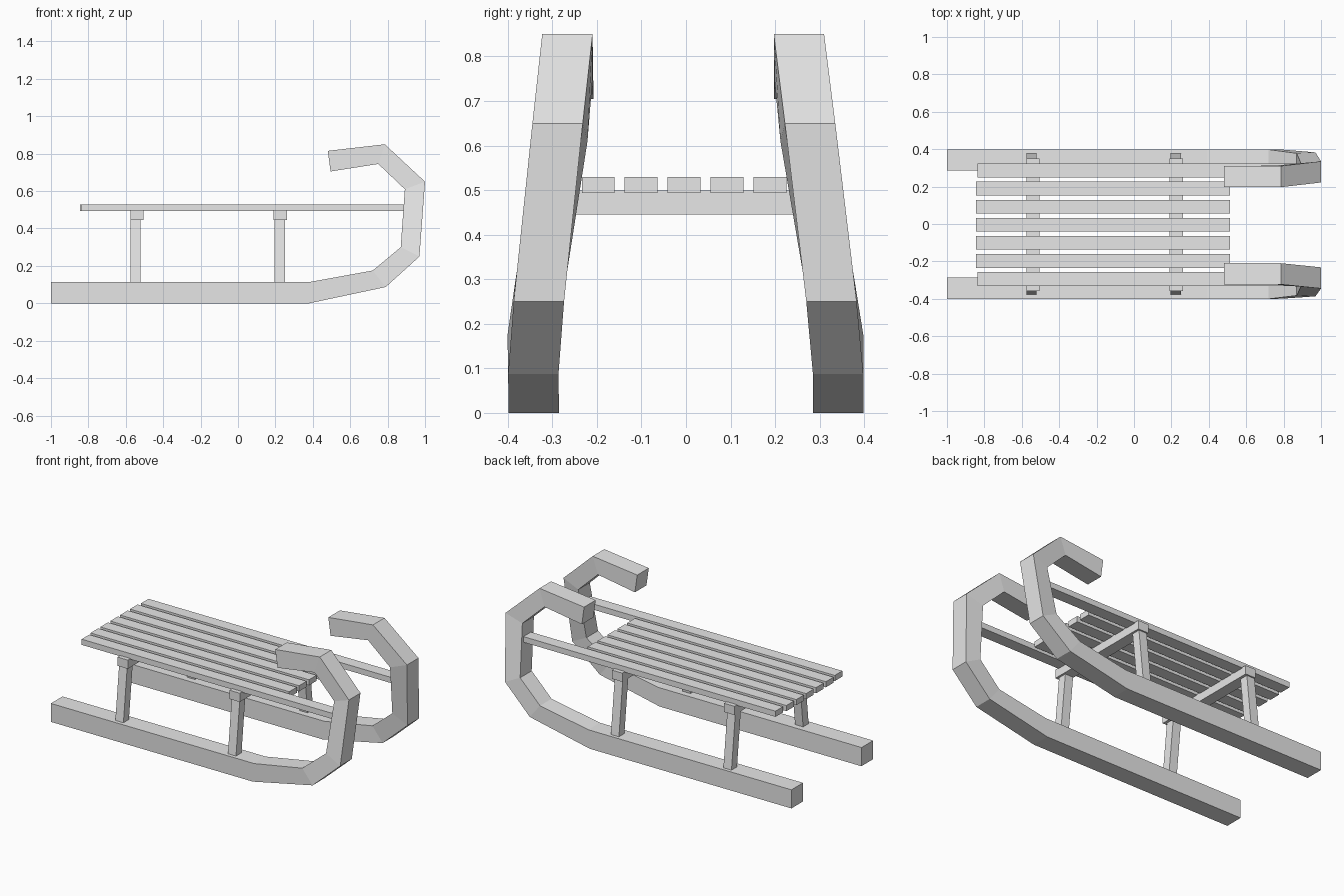
import bpy
import bmesh

cube = bpy.data.objects.get("Cube")
if cube:
    bpy.data.objects.remove(cube, do_unlink=True)

# One plain grey for the whole sled
grey = bpy.data.materials.new("plain_grey")
grey.use_nodes = True
grey.diffuse_color = (0.8, 0.8, 0.8, 1)
grey.node_tree.nodes["Principled BSDF"].inputs["Base Color"].default_value = (0.8, 0.8, 0.8, 1)


def loft(name, rings):
    """Skin a chain of four-cornered sections and cap both ends."""
    bm = bmesh.new()
    loops = [[bm.verts.new(p) for p in ring] for ring in rings]
    for a, b in zip(loops, loops[1:]):
        for i in range(4):
            j = (i + 1) % 4
            bm.faces.new((a[i], a[j], b[j], b[i]))
    bm.faces.new(loops[0])
    bm.faces.new(loops[-1])
    bmesh.ops.recalc_face_normals(bm, faces=bm.faces)
    mesh = bpy.data.meshes.new(name)
    bm.to_mesh(mesh)
    bm.free()
    mesh.materials.append(grey)
    obj = bpy.data.objects.new(name, mesh)
    bpy.context.collection.objects.link(obj)
    return obj


def rect(x0, x1, y0, y1, z):
    return [(x0, y0, z), (x1, y0, z), (x1, y1, z), (x0, y1, z)]


def box(name, x0, x1, y0, y1, z0, z1):
    return loft(name, [rect(x0, x1, y0, y1, z0), rect(x0, x1, y0, y1, z1)])


# Curled runner stations: outer edge (x, inboard y, z), inner edge (x, inboard y, z)
STATIONS = [
    ((-1.0, 0.285, 0.0), (-1.0, 0.285, 0.115)),
    ((0.38, 0.285, 0.0), (0.39, 0.285, 0.115)),
    ((0.79, 0.285, 0.087), (0.72, 0.285, 0.175)),
    ((0.97, 0.27, 0.25), (0.87, 0.265, 0.30)),
    ((1.0, 0.222, 0.65), (0.892, 0.212, 0.61)),
    ((0.785, 0.197, 0.85), (0.75, 0.199, 0.745)),
    ((0.48, 0.197, 0.815), (0.495, 0.197, 0.705)),
]
THICK = 0.113

for side, label, spread in ((1, "left", 0.0), (-1, "right", 0.015)):
    # Runner, leaning inwards as it curls up and back
    rings = []
    for (xo, yo, zo), (xi, yi, zi) in STATIONS:
        yo += spread * zo
        yi += spread * zi
        rings.append([(xo, side * yo, zo), (xo, side * (yo + THICK), zo),
                      (xi, side * (yi + THICK), zi), (xi, side * yi, zi)])
    loft(label + "_runner", rings)

    # Leaning posts between runner and crossbeams
    for end, x in (("rear", -0.575), ("front", 0.195)):
        loft(f"{end}_{label}_post",
             [rect(x, x + 0.055, side * 0.324, side * 0.378, 0.105),
              rect(x, x + 0.055, side * 0.282, side * 0.336, 0.48)])

# Crossbeams under the seat
for end, x in (("rear", -0.575), ("front", 0.191)):
    box(end + "_crossbeam", x, x + 0.071, -0.357, 0.349, 0.445, 0.499)

# Seat slats; the outermost two reach forward into the curled runners
for i in range(-3, 4):
    y = i * 0.0965 - 0.004
    outer = abs(i) == 3
    box(f"seat_slat_{i + 4}", -0.838 if outer else -0.845, 0.93 if outer else 0.514,
        y - 0.037, y + 0.037, 0.494, 0.529)
